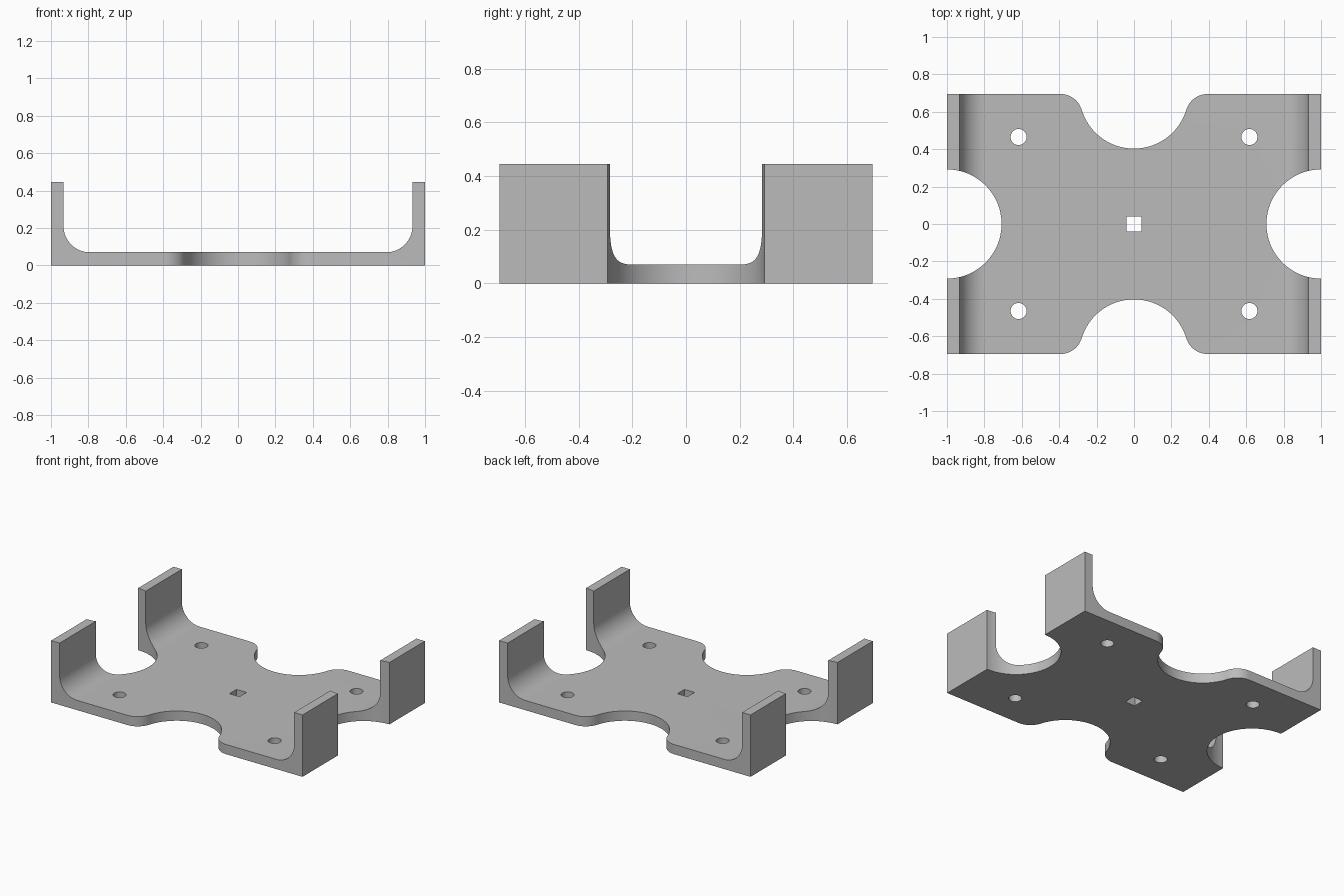
import bpy
import math
from mathutils import Matrix

cube = bpy.data.objects.get("Cube")
if cube:
    bpy.data.objects.remove(cube, do_unlink=True)

HALF_X, HALF_Y, HEIGHT = 1.0, 0.695, 0.445
BASE, WALL, FILLET = 0.07, 0.067, 0.14
NOTCH, ROUND = 0.292, 0.12


def arc(cx, cy, r, start, end, steps):
    """Points along a circular arc, angles in degrees."""
    angles = [math.radians(start + (end - start) * i / steps) for i in range(steps + 1)]
    return [(cx + r * math.cos(a), cy + r * math.sin(a)) for a in angles]


def prism(name, outline, low, high):
    """Closed solid from a counter-clockwise outline, extruded along z."""
    n = len(outline)
    verts = [(x, y, z) for z in (low, high) for x, y in outline]
    sides = [(i, (i + 1) % n, n + (i + 1) % n, n + i) for i in range(n)]
    caps = [tuple(reversed(range(n))), tuple(range(n, 2 * n))]
    mesh = bpy.data.meshes.new(name)
    mesh.from_pydata(verts, [], sides + caps)
    obj = bpy.data.objects.new(name, mesh)
    bpy.context.collection.objects.link(obj)
    return obj


# U-shaped bracket: floor, two walls and filleted inner corners
inner = HALF_X - WALL
profile = [(-HALF_X, 0), (HALF_X, 0), (HALF_X, HEIGHT), (inner, HEIGHT)]
profile += arc(inner - FILLET, BASE + FILLET, FILLET, 0, -90, 16)
profile += arc(FILLET - inner, BASE + FILLET, FILLET, -90, -180, 16)
profile += [(-inner, HEIGHT), (-HALF_X, HEIGHT)]
bracket = prism("bracket_plate", profile, -HALF_Y, HALF_Y)
bracket.data.transform(Matrix.Rotation(math.pi / 2, 4, "X"))

cutters = []


def cutter(name, outline, turn=0.0):
    obj = prism(name, outline, -0.2, 0.8)
    obj.data.transform(Matrix.Rotation(turn, 4, "Z"))
    obj.hide_render = True
    cutters.append(obj)


# Front and back notches: a half circle blended into the edge by round corners
reach = math.sqrt((NOTCH + ROUND) ** 2 - ROUND ** 2)
lean = math.degrees(math.asin(ROUND / (NOTCH + ROUND)))
top = HALF_Y + 0.2
edge = [(-reach, top)]
edge += arc(-reach, HALF_Y - ROUND, ROUND, 90, lean, 12)
edge += arc(0, HALF_Y, NOTCH, 180 + lean, 360 - lean, 40)[1:]
edge += arc(reach, HALF_Y - ROUND, ROUND, 180 - lean, 90, 12)[1:]
edge += [(reach, top)]
for i in range(2):
    cutter("edge_notch_cutter", edge, i * math.pi)

# Half-round notches through both walls
for side in (-1, 1):
    cutter("wall_notch_cutter", arc(side * HALF_X, 0, NOTCH, 0, 360, 64)[:-1])

# Four screw holes and the square centre hole
for sx in (-1, 1):
    for sy in (-1, 1):
        cutter("screw_hole_cutter", arc(sx * 0.617, sy * 0.465, 0.043, 0, 360, 32)[:-1])
cutter("centre_hole_cutter", [(-0.04, -0.04), (0.04, -0.04), (0.04, 0.04), (-0.04, 0.04)])

# Cut everything out of the bracket
bpy.ops.object.select_all(action="DESELECT")
bpy.context.view_layer.objects.active = bracket
bracket.select_set(True)
for obj in cutters:
    mod = bracket.modifiers.new("cut", "BOOLEAN")
    mod.operation = "DIFFERENCE"
    mod.solver = "EXACT"
    mod.object = obj
    bpy.ops.object.modifier_apply(modifier=mod.name)
for obj in cutters:
    bpy.data.objects.remove(obj, do_unlink=True)

# Plain grey finish
grey = bpy.data.materials.new("grey")
grey.use_nodes = True
colour = (0.5, 0.5, 0.5, 1.0)
grey.diffuse_color = colour
grey.node_tree.nodes["Principled BSDF"].inputs["Base Color"].default_value = colour
bracket.data.materials.clear()
bracket.data.materials.append(grey)
bpy.ops.object.shade_smooth_by_angle(angle=math.radians(30))
